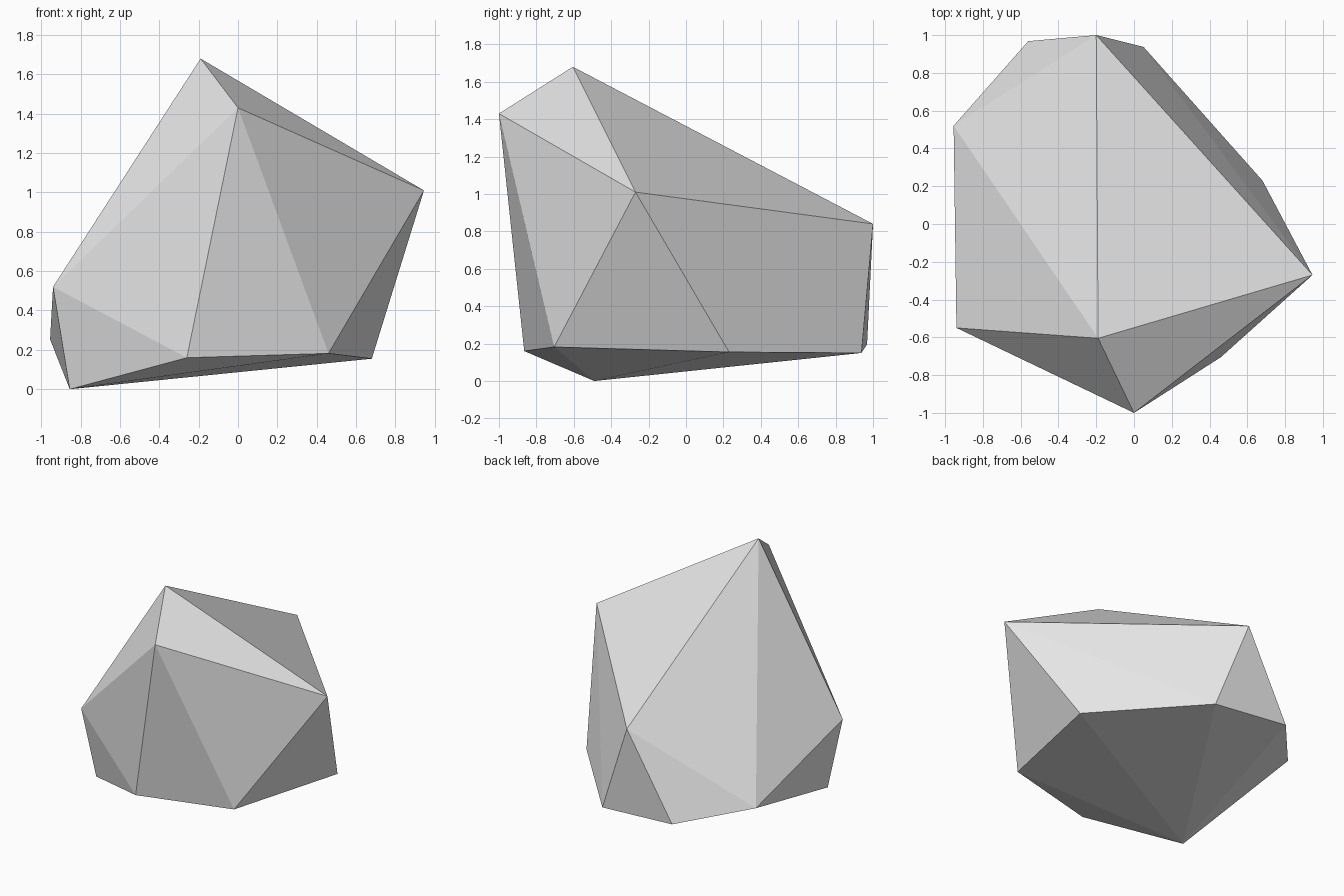
import bpy
import bmesh

if "Cube" in bpy.data.objects:
    bpy.data.objects.remove(bpy.data.objects["Cube"])

# Corner points of the faceted boulder
CORNERS = [
    (-0.19, -0.605, 1.68), (0.0, -1.0, 1.43),        # peak and front brow
    (0.945, -0.27, 1.01), (-0.2, 1.0, 0.84),         # right and back shoulders
    (-0.94, -0.55, 0.52), (-0.955, 0.52, 0.253),     # left side
    (-0.56, 0.968, 0.195), (0.05, 0.938, 0.15),      # lower back
    (0.68, 0.23, 0.155), (0.46, -0.705, 0.182),      # lower right
    (-0.26, -0.865, 0.16), (-0.855, -0.49, 0.0),     # lower front and foot
]

# Boulder: flat-faced convex hull around the corners
bm = bmesh.new()
for co in CORNERS:
    bm.verts.new(co)
bmesh.ops.convex_hull(bm, input=bm.verts[:])
bmesh.ops.recalc_face_normals(bm, faces=bm.faces[:])
for f in bm.faces:
    f.smooth = False
mesh = bpy.data.meshes.new("boulder")
bm.to_mesh(mesh)
bm.free()

# Plain grey stone
stone = bpy.data.materials.new("stone_grey")
stone.diffuse_color = (0.8, 0.8, 0.8, 1.0)
stone.use_nodes = True
stone.node_tree.nodes["Principled BSDF"].inputs["Base Color"].default_value = stone.diffuse_color
mesh.materials.append(stone)

boulder = bpy.data.objects.new("boulder", mesh)
bpy.context.collection.objects.link(boulder)
